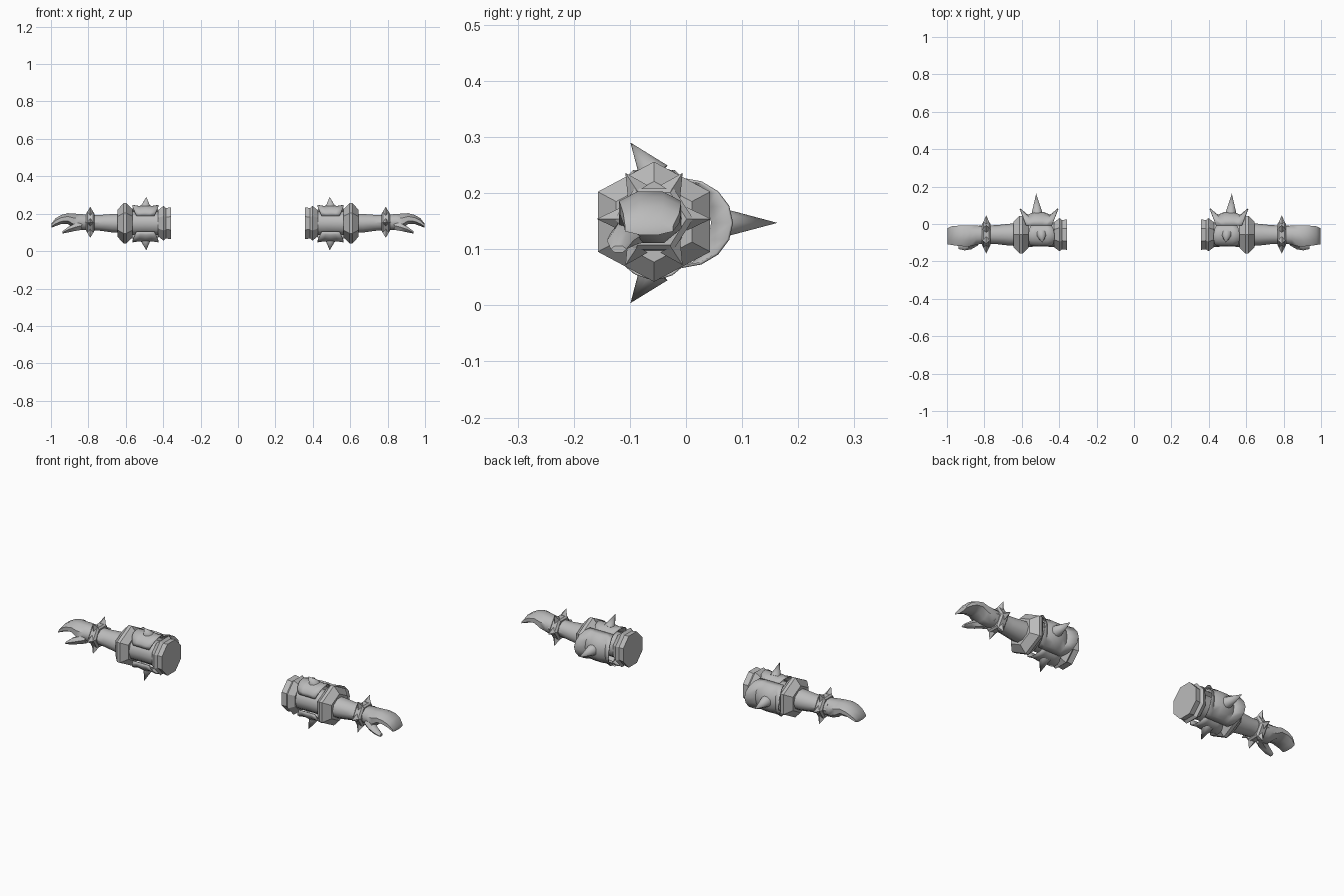
import bpy, math
from mathutils import Vector

cube = bpy.data.objects.get("Cube")
if cube:
    bpy.data.objects.remove(cube, do_unlink=True)

CY, CZ = -0.057, 0.149      # arm axis

grey = bpy.data.materials.new("grey")
grey.use_nodes = True
grey.diffuse_color = (0.5, 0.5, 0.5, 1)
grey.node_tree.nodes["Principled BSDF"].inputs["Base Color"].default_value = (0.5, 0.5, 0.5, 1)


def make(name, verts, faces, smooth=None, thickness=0):
    """Create a left-side part and mirror it to the right side."""
    mesh = bpy.data.meshes.new(name)
    mesh.from_pydata(verts, [], faces)
    mesh.materials.append(grey)
    ob = bpy.data.objects.new(name, mesh)
    bpy.context.collection.objects.link(ob)
    bpy.ops.object.select_all(action='DESELECT')
    ob.select_set(True)
    bpy.context.view_layer.objects.active = ob
    bpy.ops.object.mode_set(mode='EDIT')
    bpy.ops.mesh.select_all(action='SELECT')
    bpy.ops.mesh.normals_make_consistent(inside=False)
    bpy.ops.object.mode_set(mode='OBJECT')
    if smooth:
        bpy.ops.object.shade_smooth_by_angle(angle=math.radians(smooth))
    if thickness:
        sol = ob.modifiers.new("thickness", 'SOLIDIFY')
        sol.thickness = thickness
        sol.offset = 0
    mir = ob.modifiers.new("mirror", 'MIRROR')
    mir.use_mirror_merge = False
    return ob


def loft(name, sections, sides, turn=0, smooth=None):
    """Skin elliptical sections (x, y, z, half width, half height) along x."""
    verts, faces = [], []
    for x, y, z, hy, hz in sections:
        for i in range(sides):
            a = math.radians(turn) + math.tau * i / sides
            verts.append((x, y + hy * math.cos(a), z + hz * math.sin(a)))
    for s in range(len(sections) - 1):
        for i in range(sides):
            j = (i + 1) % sides
            faces.append((s * sides + i, s * sides + j, (s + 1) * sides + j, (s + 1) * sides + i))
    faces.append(tuple(range(sides)))
    last = (len(sections) - 1) * sides
    faces.append(tuple(range(last, last + sides)))
    return make(name, verts, faces, smooth)


def collar(name, rings, sides, turn, wide=1.0, smooth=None):
    """Straight ring on the arm axis from (x, radius) pairs."""
    return loft(name, [(x, CY, CZ, r * wide, r) for x, r in rings], sides, turn, smooth)


def spike(name, base, tip, radius, sides, smooth=None):
    base, tip = Vector(base), Vector(tip)
    rot = (tip - base).to_track_quat('Z', 'Y')
    verts = [base + rot @ Vector((radius * math.cos(math.tau * i / sides),
                                  radius * math.sin(math.tau * i / sides), 0))
             for i in range(sides)] + [tip]
    faces = [(i, (i + 1) % sides, sides) for i in range(sides)] + [tuple(range(sides))]
    return make(name, verts, faces, smooth)


def guard(name, xc, origin, angle, half_width, rows):
    """Saddle-shaped plate facing angle (from +y towards +z); rows are (dx, height)."""
    c, s = math.cos(angle), math.sin(angle)
    verts, faces, n = [], [], 9
    for dx, h in rows:
        for k in range(n):
            a = math.radians(-90 + 180 * k / (n - 1))
            out, side = h * math.cos(a), half_width * math.sin(a)
            x = xc + dx * (0.68 + 0.32 * math.cos(a))
            verts.append((x, origin[0] + out * c - side * s, origin[1] + out * s + side * c))
    for r in range(len(rows) - 1):
        for k in range(n - 1):
            faces.append((r * n + k, r * n + k + 1, (r + 1) * n + k + 1, (r + 1) * n + k))
    return make(name, verts, faces, 35, 0.005)


# Elbow end cuff, arm core and hexagonal forearm collar
collar("elbow_cuff", [(0.357, 0.092), (0.385, 0.088), (0.398, 0.1), (0.428, 0.075)], 8, 22.5, 0.96)
collar("elbow_core", [(0.42, 0.066), (0.50, 0.063), (0.58, 0.066)], 10, 0, 1.0, 40)
collar("forearm_collar", [(0.565, 0.076), (0.595, 0.107), (0.612, 0.107), (0.645, 0.072)], 6, 30, 1.08)

# Forearm tapering to the wrist
loft("forearm", [(0.60, CY, CZ, 0.062, 0.056), (0.67, CY, CZ, 0.058, 0.052),
                 (0.73, CY, 0.151, 0.051, 0.045), (0.79, CY, 0.154, 0.049, 0.043),
                 (0.83, CY, 0.155, 0.05, 0.044)], 10, 0, 40)

# Wrist band with six studs
loft("wrist_band", [(0.768, CY, 0.154, 0.058, 0.054), (0.776, CY, 0.154, 0.07, 0.063),
                    (0.804, CY, 0.154, 0.07, 0.063), (0.812, CY, 0.154, 0.058, 0.054)], 6)
for i in range(6):
    a = math.tau * i / 6
    d = (math.cos(a), math.sin(a))
    spike("wrist_stud_%d" % (i + 1), (0.79, CY + 0.058 * d[0], 0.154 + 0.056 * d[1]),
          (0.79, CY + 0.102 * d[0], 0.154 + 0.095 * d[1]), 0.021, 4)

# Mitten hand with curled fingers
loft("hand", [(0.80, CY, 0.155, 0.049, 0.043), (0.845, -0.06, 0.155, 0.056, 0.047),
              (0.88, -0.064, 0.161, 0.06, 0.043), (0.91, -0.064, 0.174, 0.06, 0.031),
              (0.945, -0.063, 0.169, 0.058, 0.026), (0.975, -0.062, 0.155, 0.054, 0.023),
              (0.998, -0.066, 0.136, 0.046, 0.011)], 8, 22.5, 50)
loft("thumb", [(0.835, -0.085, 0.137, 0.03, 0.027), (0.87, -0.105, 0.128, 0.03, 0.023),
               (0.905, -0.117, 0.116, 0.024, 0.018), (0.938, -0.12, 0.1, 0.014, 0.007)], 6, 0, 50)

# Back elbow guard: flared plate, boss and long spike
guard("back_guard", 0.508, (-0.008, 0.147), 0, 0.078,
      [(-0.102, 0.09), (-0.06, 0.055), (-0.025, 0.07), (0.025, 0.07), (0.06, 0.055), (0.102, 0.09)])
spike("back_spike", (0.518, 0.055, 0.147), (0.523, 0.163, 0.147), 0.03, 10, 50)

# Upper and lower elbow guards with forward-leaning spikes
for name, sign in (("upper", 1), ("lower", -1)):
    mid = 0.147
    guard(name + "_guard", 0.495, (-0.06, mid + sign * 0.052), sign * math.radians(100), 0.058,
          [(-0.07, 0.046), (-0.035, 0.04), (0, 0.046), (0.035, 0.04), (0.07, 0.046)])
    spike(name + "_spike", (0.495, -0.056, mid + sign * 0.085),
          (0.49, -0.099, mid + sign * 0.143), 0.029, 8, 60)
